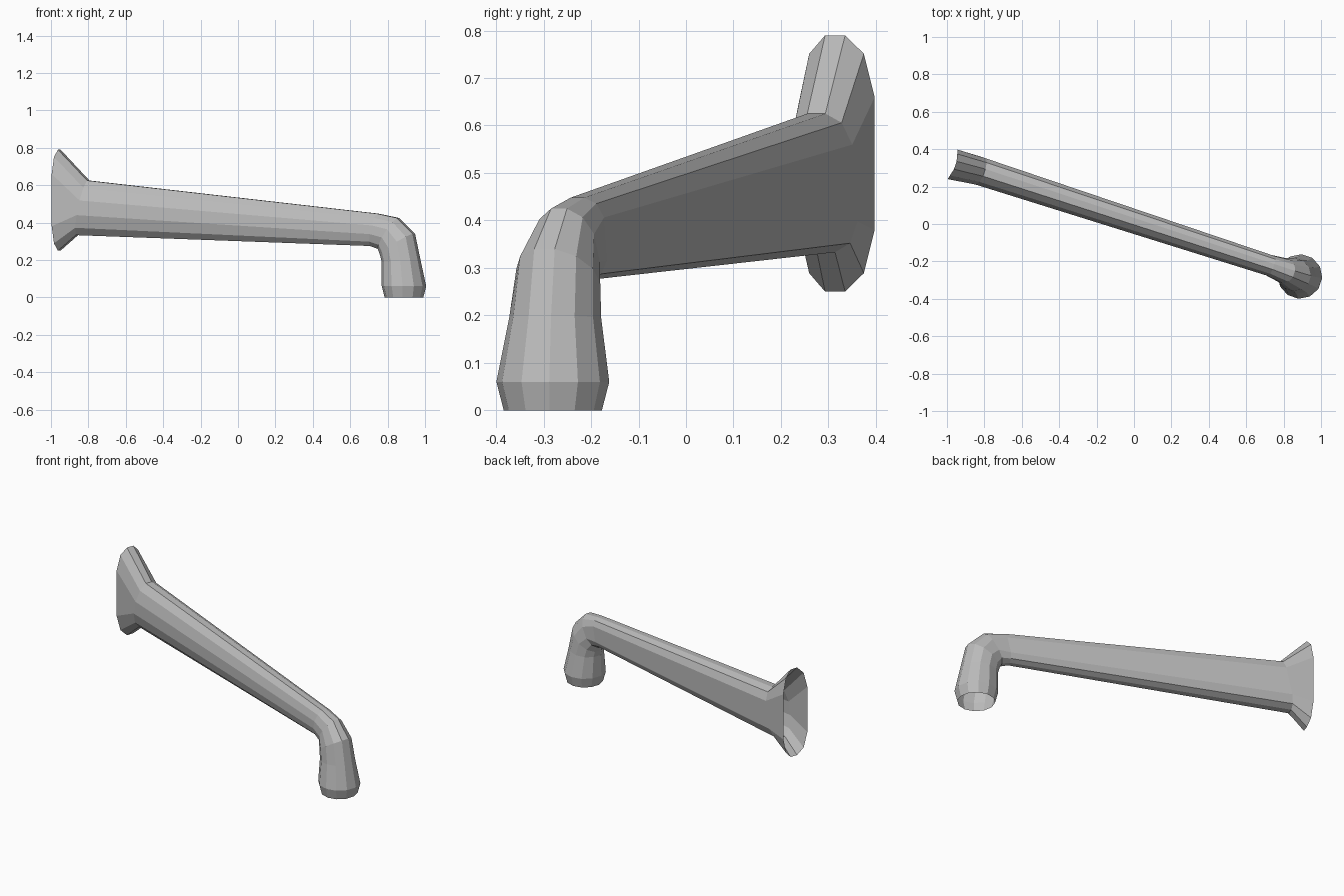
import bpy, bmesh
from math import cos, sin, pi, copysign
from mathutils import Vector

cube = bpy.data.objects.get("Cube")
if cube:
    bpy.data.objects.remove(cube)

# Arm direction (horizontal) and its sideways normal
along = Vector((0.948, -0.32, 0))
side = Vector((0.32, 0.948, 0))
up = Vector((0, 0, 1))
SIDES = 12

# Each ring: outer (s, z), inner (s, z), side offset, half width,
# front squareness, back squareness, end bow
rings = [
    ((-1.00, 0.79), (-1.00, 0.25), -0.008, 0.083, 0.5, 0.5, 0.02),    # shoulder flare
    ((-0.846, 0.625), (-0.91, 0.333), 0.004, 0.075, 1, 0.45, 0),      # upper sleeve
    ((0.78, 0.448), (0.74, 0.275), 0.022, 0.056, 1, 0.5, 0),          # lower sleeve
    ((0.895, 0.425), (0.787, 0.26), 0.02, 0.066, 1, 0.8, 0),          # bend
    ((0.985, 0.34), (0.803, 0.225), 0.018, 0.085, 1, 1, 0),
    ((1.015, 0.20), (0.813, 0.19), 0.018, 0.093, 1, 1, 0),
    ((1.045, 0.06), (0.815, 0.06), 0.018, 0.115, 1, 1, 0),            # cuff
    ((1.03, 0.0), (0.83, 0.0), 0.018, 0.10, 1, 1, 0),
]


def ring_points(outer, inner, offset, half, front, back, bow):
    """Closed loop, rounder or squarer on its front and back halves."""
    points = []
    for k in range(SIDES):
        a = (k + 0.5) * 2 * pi / SIDES
        c, h = cos(a) / cos(pi / SIDES), sin(a) / cos(pi / SIDES)
        h = copysign(abs(h) ** (back if c > 0 else front), h)
        t = (h + 1) / 2
        s = inner[0] + (outer[0] - inner[0]) * t - bow * abs(c)
        z = inner[1] + (outer[1] - inner[1]) * t
        points.append(along * s + side * (offset + half * c) + up * z)
    return points


# Sleeve: open tube skinned through the rings
bm = bmesh.new()
loops = [[bm.verts.new(p) for p in ring_points(*r)] for r in rings]
for a, b in zip(loops, loops[1:]):
    for k in range(SIDES):
        j = (k + 1) % SIDES
        bm.faces.new((a[k], a[j], b[j], b[k]))
bmesh.ops.recalc_face_normals(bm, faces=bm.faces)
# Outward check on a face at the top of the sleeve
top = max(bm.faces, key=lambda f: f.calc_center_median().z)
if top.normal.z < 0:
    bmesh.ops.reverse_faces(bm, faces=bm.faces)
mesh = bpy.data.meshes.new("sleeve")
bm.to_mesh(mesh)
bm.free()

# Material
grey = bpy.data.materials.new("light grey")
grey.use_nodes = True
color = (0.5, 0.5, 0.5, 1)
grey.diffuse_color = color
grey.node_tree.nodes["Principled BSDF"].inputs["Base Color"].default_value = color
mesh.materials.append(grey)

sleeve = bpy.data.objects.new("sleeve", mesh)
bpy.context.collection.objects.link(sleeve)
